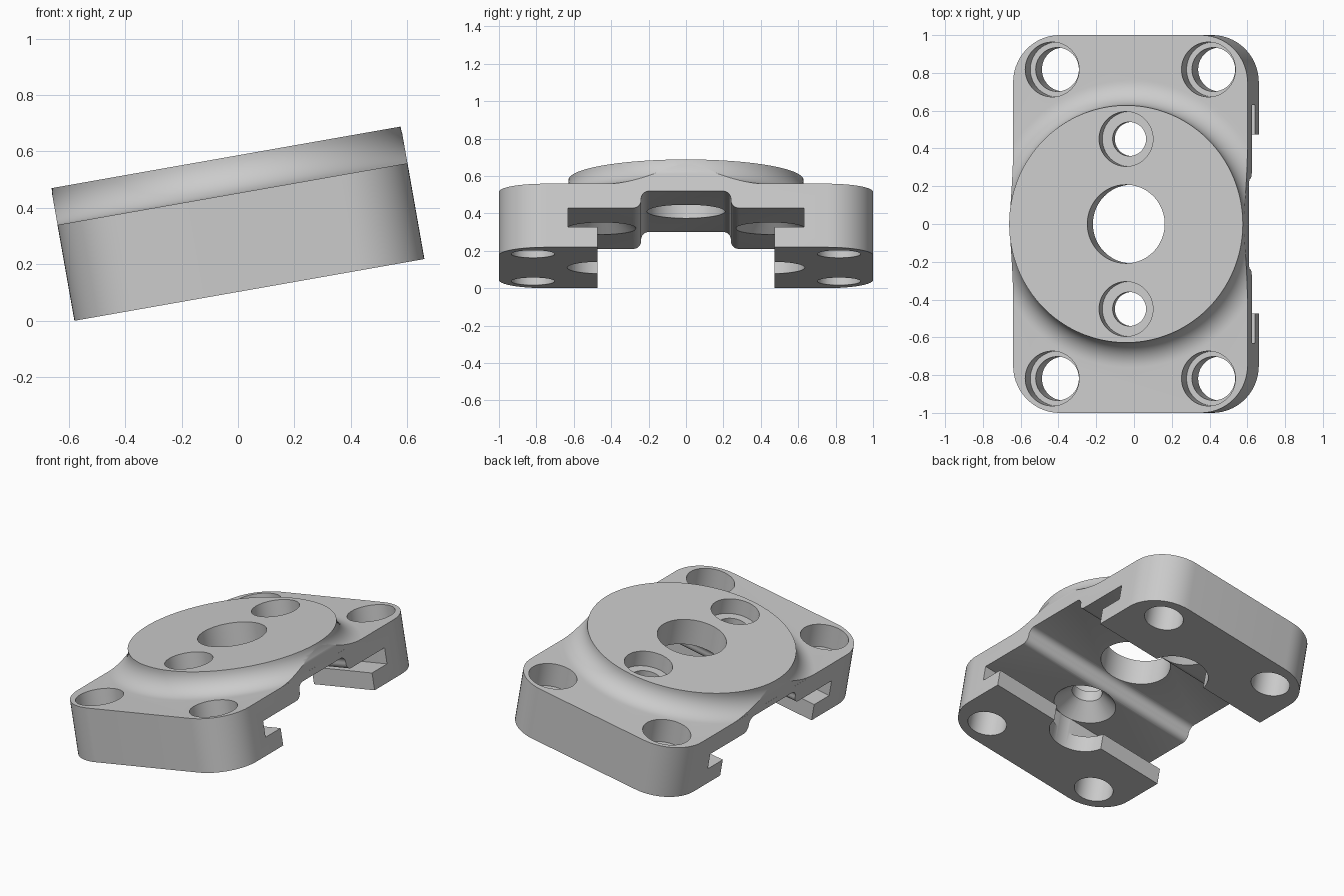
import bpy, bmesh
from math import radians, sin, cos, pi, tau
from mathutils import Matrix

default = bpy.data.objects.get("Cube")
if default:
    bpy.data.objects.remove(default)

HALF_X, HALF_Y, PLATE_H, TOP_H = 0.63, 1.0, 0.345, 0.477
BOSS_R, FILLET = 0.628, 0.13

grey = bpy.data.materials.new("grey_metal")
grey.use_nodes = True
colour = (0.6, 0.6, 0.6, 1)
grey.diffuse_color = colour
grey.node_tree.nodes["Principled BSDF"].inputs["Base Color"].default_value = colour


def finish(bm, name):
    bmesh.ops.recalc_face_normals(bm, faces=bm.faces)
    mesh = bpy.data.meshes.new(name)
    bm.to_mesh(mesh)
    bm.free()
    mesh.materials.append(grey)
    obj = bpy.data.objects.new(name, mesh)
    bpy.context.collection.objects.link(obj)
    return obj


def prism(name, outline, low, high):
    """Extrude a closed 2D outline upward."""
    bm = bmesh.new()
    face = bm.faces.new([bm.verts.new((a, b, low)) for a, b in outline])
    ext = bmesh.ops.extrude_face_region(bm, geom=[face])["geom"]
    bmesh.ops.translate(bm, vec=(0, 0, high - low),
                        verts=[v for v in ext if isinstance(v, bmesh.types.BMVert)])
    return finish(bm, name)


def lathe(name, profile, x=0, y=0, sides=64):
    """Stack rings given as (radius, height) and cap both ends."""
    bm = bmesh.new()
    rings = [[bm.verts.new((x + r * cos(tau * i / sides), y + r * sin(tau * i / sides), z))
              for i in range(sides)] for r, z in profile]
    for a, b in zip(rings, rings[1:]):
        for i in range(sides):
            j = (i + 1) % sides
            bm.faces.new((a[i], a[j], b[j], b[i]))
    bm.faces.new(rings[0])
    bm.faces.new(rings[-1])
    return finish(bm, name)


def arc(cx, cy, r, start, end, steps=10):
    angles = [radians(start + (end - start) * i / steps) for i in range(steps + 1)]
    return [(cx + r * cos(a), cy + r * sin(a)) for a in angles]


def combine(target, tool, operation):
    tool.hide_render = True
    mod = target.modifiers.new("combine", 'BOOLEAN')
    mod.operation, mod.solver, mod.object = operation, 'EXACT', tool
    bpy.context.view_layer.objects.active = target
    bpy.ops.object.modifier_apply(modifier=mod.name)
    bpy.data.objects.remove(tool)


# Plate with rounded corners
R = 0.25
outline = []
for n, (sx, sy) in enumerate([(1, 1), (-1, 1), (-1, -1), (1, -1)]):
    outline += arc(sx * (HALF_X - R), sy * (HALF_Y - R), R, n * 90, n * 90 + 90, 14)
plate = prism("mounting_plate", outline, 0, PLATE_H)

# Round boss with a concave fillet, trimmed to the plate width
flare = arc(BOSS_R + FILLET, PLATE_H + FILLET, FILLET, 270, 180, 12)
boss = lathe("boss", [(BOSS_R + FILLET, 0.32)] + flare + [(BOSS_R, TOP_H)], sides=128)
w = HALF_X - 0.0003
trim = prism("boss_trim", [(-w, -2), (w, -2), (w, 2), (-w, 2)], 0.1, 1)
combine(boss, trim, 'INTERSECT')
combine(plate, boss, 'UNION')

# Stepped T channel along the underside
f, step_y, step_z, roof = 0.042, 0.24, 0.213, 0.305
half = [(0.474, -0.1), (0.474, 0.11), (HALF_X, 0.11), (HALF_X, step_z)]
half += arc(step_y + f, step_z + f, f, 270, 180, 6)
half += arc(step_y - f, roof - f, f, 0, 90, 6)
channel = prism("channel", half + [(-y, z) for y, z in reversed(half)], -1, 1)
channel.data.transform(Matrix(((0, 0, 1, 0), (1, 0, 0, 0), (0, 1, 0, 0), (0, 0, 0, 1))))
combine(plate, channel, 'DIFFERENCE')

# Central bore
combine(plate, lathe("bore", [(0.208, -0.1), (0.208, 0.6)], sides=96), 'DIFFERENCE')

for sy in (-1, 1):
    # Boss screw holes: wide clearance, countersink, neck and counterbore
    screw = [(0.185, -0.1), (0.185, step_z), (0.09, 0.305), (0.09, 0.375),
             (0.145, 0.375), (0.145, 0.6)]
    combine(plate, lathe("screw_hole", screw, 0, sy * 0.45), 'DIFFERENCE')
    # Counterbored corner holes
    for sx in (-1, 1):
        corner = [(0.116, -0.1), (0.116, 0.19), (0.145, 0.19), (0.145, 0.6)]
        combine(plate, lathe("corner_hole", corner, sx * 0.42, sy * 0.818), 'DIFFERENCE')

# Tilt the finished part and set it on the ground
plate.data.transform(Matrix.Rotation(radians(-10), 4, 'Y'))
xs = [v.co.x for v in plate.data.vertices]
low = min(v.co.z for v in plate.data.vertices)
plate.data.transform(Matrix.Translation((-(min(xs) + max(xs)) / 2, 0, -low)))

bpy.ops.object.select_all(action='DESELECT')
plate.select_set(True)
bpy.context.view_layer.objects.active = plate
bpy.ops.object.shade_smooth_by_angle(angle=radians(30))
